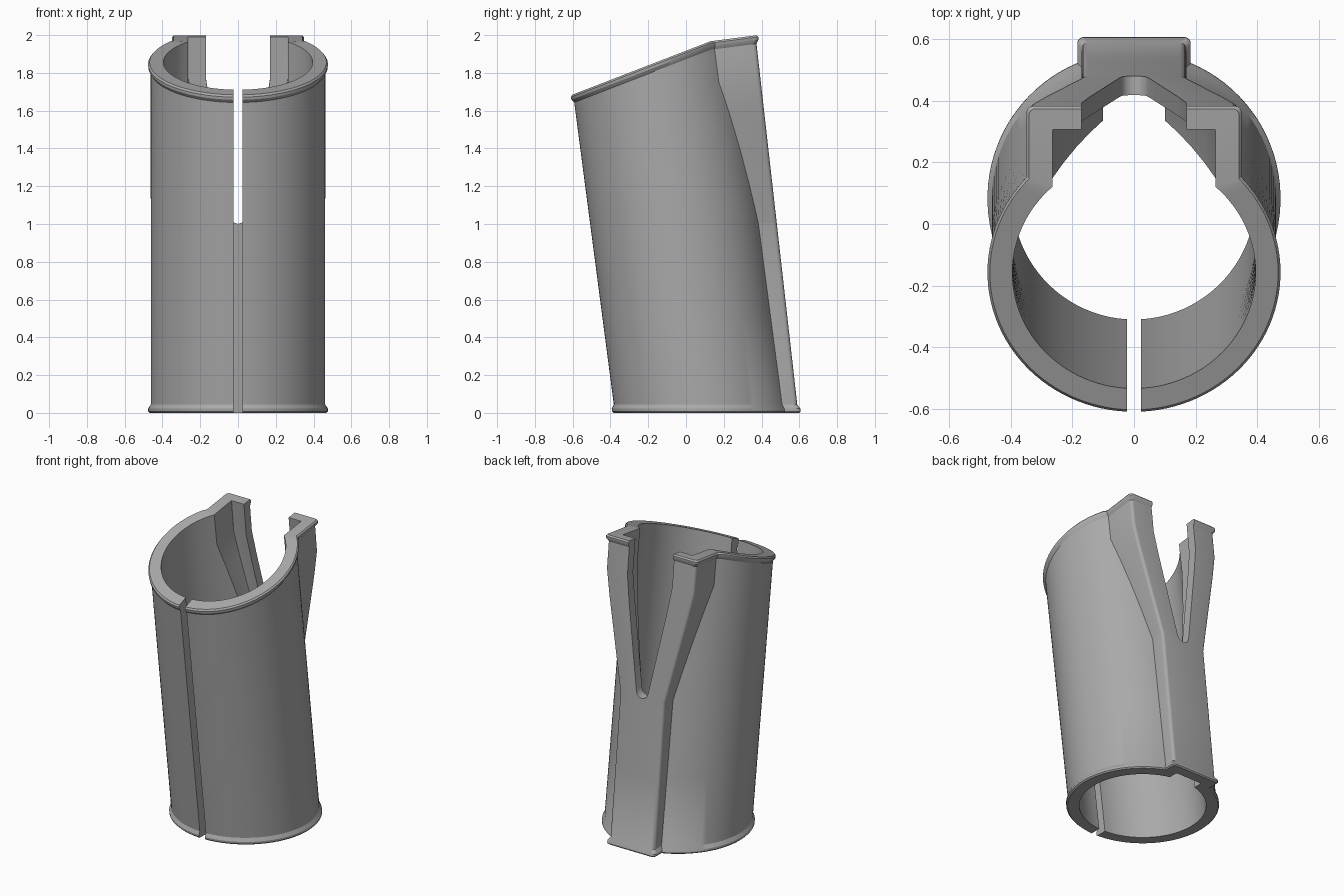
import bpy, bmesh, math

if bpy.data.objects.get("Cube"):
    bpy.data.objects.remove(bpy.data.objects["Cube"])

# Plain grey plastic
grey = bpy.data.materials.new("grey plastic")
grey.use_nodes = True
colour = (0.40, 0.40, 0.40, 1)
grey.diffuse_color = colour
grey.node_tree.nodes["Principled BSDF"].inputs["Base Color"].default_value = colour

ARC_STEPS = 40
SLOT = 0.023


def interpolate(knots, z):
    for (z0, a), (z1, b) in zip(knots, knots[1:]):
        if z <= z1:
            return a + (b - a) * max(0, z - z0) / (z1 - z0)
    return knots[-1][1]


def notch(z):
    return interpolate([(1, 0), (1.008, 0.022), (1.02, 0.036), (1.04, 0.044), (1.75, 0.17)], z)


def half_outline(z, radius, width, back, corner):
    """Round tube joined to a square spine, from front slot to rear notch."""
    centre = 0.085 - 0.131 * z
    start, end = math.asin(SLOT / radius), math.pi - math.asin(width / radius)
    points = []
    for i in range(ARC_STEPS + 1):
        a = start + (end - start) * i / ARC_STEPS
        points.append((radius * math.sin(a), centre - radius * math.cos(a)))
    for i in range(5):
        a = math.pi / 2 * i / 4
        points.append((width - corner + corner * math.cos(a),
                       back - corner + corner * math.sin(a)))
    points.append((notch(z), back))
    return points


def section(z, flare):
    width = interpolate([(1, 0.17), (1.75, 0.335)], z)
    back = 0.594 - 0.113 * z
    outer = half_outline(z, 0.462 + flare, width + flare, back + flare, 0.02)
    inner = half_outline(z, 0.395, width - 0.07, back - 0.062, 0.004)
    return outer + inner[::-1]


def rim_height(y):
    return min(1.682 + 0.387 * (y + 0.608), 2 + 0.13 * (y - 0.38))


def place(column, rule, value, flare):
    """Height rule: fixed level, fraction towards the rim, or depth below it."""
    z = value if rule == "level" else 1.8
    for _ in range(6):
        x, y = section(z, flare)[column]
        if rule == "fraction":
            z = 1 + (rim_height(y) - 1) * value
        elif rule == "below":
            z = rim_height(y) - value
    x, y = section(z, flare)[column]
    return x, y, z


# Stations from the flared foot to the flared slanting rim
stations = [("level", z, f) for z, f in
            [(0, 0.006), (0.008, 0.014), (0.022, 0.014), (0.045, 0), (0.5, 0)]]
stations += [("fraction", f, 0) for f in
             [0, 0.008, 0.02, 0.042, 0.2, 0.4, 0.6, 0.773, 0.9]]
stations += [("below", d, f) for d, f in
             [(0.045, 0), (0.025, 0.013), (0.01, 0.014), (0, 0.006)]]

# Loft one half of the sleeve
bm = bmesh.new()
count = len(section(0, 0))
half = count // 2
rows = [[bm.verts.new(place(c, *s)) for c in range(count)] for s in stations]
for low, high in zip(rows, rows[1:]):
    for c in range(count):
        d = (c + 1) % count
        if c == half - 1 and high[c].co.x < 1e-6:
            continue  # rear wall stays joined below the notch
        bm.faces.new((low[c], low[d], high[d], high[c]))

# Foot and rim faces
for row in (rows[0], rows[-1]):
    for c in range(half - 1):
        bm.faces.new((row[c], row[c + 1], row[count - 2 - c], row[count - 1 - c]))
bmesh.ops.recalc_face_normals(bm, faces=bm.faces)

mesh = bpy.data.meshes.new("slotted_sleeve")
bm.to_mesh(mesh)
bm.free()
mesh.materials.append(grey)
sleeve = bpy.data.objects.new("slotted_sleeve", mesh)
bpy.context.collection.objects.link(sleeve)

# Shade, then mirror to the other side
bpy.ops.object.select_all(action="DESELECT")
sleeve.select_set(True)
bpy.context.view_layer.objects.active = sleeve
bpy.ops.object.shade_smooth_by_angle(angle=math.radians(30))
mirror = sleeve.modifiers.new("mirror", "MIRROR")
mirror.use_axis[0] = True
mirror.merge_threshold = 0.0005
